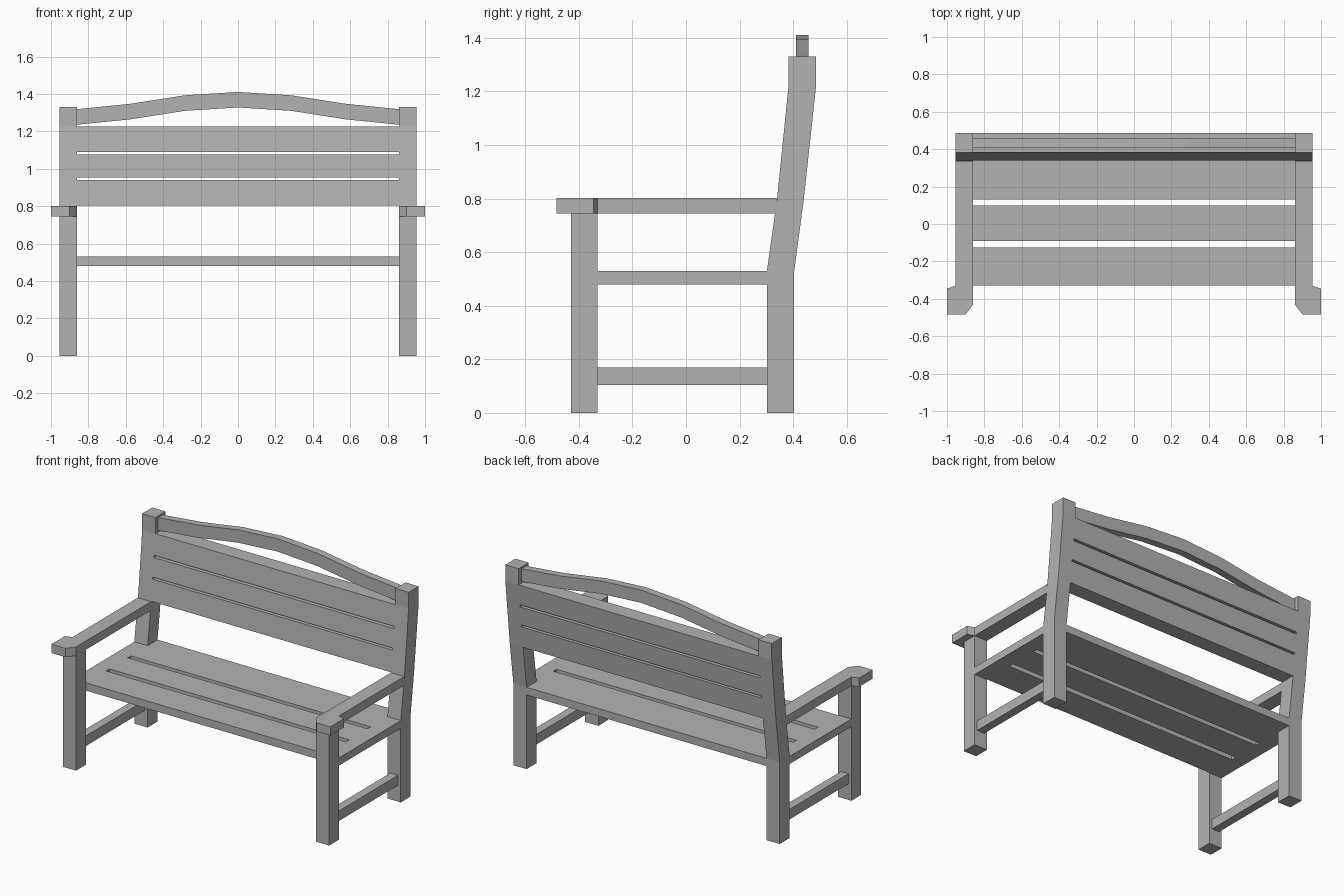
import bpy, bmesh
from mathutils import Vector

cube = bpy.data.objects.get("Cube")
if cube:
    bpy.data.objects.remove(cube, do_unlink=True)

GREY = (0.45, 0.45, 0.45, 1)
mat = bpy.data.materials.new("plain grey")
mat.use_nodes = True
mat.diffuse_color = GREY
mat.node_tree.nodes["Principled BSDF"].inputs["Base Color"].default_value = GREY


def prism(name, outline, axis, lo, hi):
    """Extrude a 2D outline along an axis (the other two axes keep their order)."""
    def place(p, t):
        c = list(p)
        c.insert("xyz".index(axis), t)
        return Vector(c)
    bm = bmesh.new()
    face = bm.faces.new([bm.verts.new(place(p, lo)) for p in outline])
    ext = bmesh.ops.extrude_face_region(bm, geom=[face])["geom"]
    moved = [g for g in ext if isinstance(g, bmesh.types.BMVert)]
    bmesh.ops.translate(bm, verts=moved, vec=place((0, 0), hi - lo))
    bmesh.ops.recalc_face_normals(bm, faces=bm.faces)
    me = bpy.data.meshes.new(name)
    bm.to_mesh(me)
    bm.free()
    me.materials.append(mat)
    ob = bpy.data.objects.new(name, me)
    bpy.context.collection.objects.link(ob)
    return ob


def rect(a0, a1, b0, b1):
    return [(a0, b0), (a1, b0), (a1, b1), (a0, b1)]


def mirrored(ob):
    mod = ob.modifiers.new("mirror", "MIRROR")
    mod.use_mirror_merge = False


INNER, OUTER = 0.86, 0.955
SEAT_LOW, SEAT_TOP = 0.48, 0.53

# Bent back post: (y front, y back, z)
POST = [(0.302, 0.404, 0), (0.302, 0.404, SEAT_TOP), (0.34, 0.44, 0.8),
        (0.383, 0.486, 1.225), (0.383, 0.486, 1.33)]
post_outline = [(f, z) for f, b, z in POST] + [(b, z) for f, b, z in reversed(POST)]
mirrored(prism("back_post", post_outline, "x", INNER, OUTER))

# Front legs, side rails and stretchers
mirrored(prism("front_leg", rect(-0.43, -0.33, 0, 0.75), "x", INNER, OUTER))
mirrored(prism("seat_side_rail", rect(-0.33, 0.302, SEAT_LOW, SEAT_TOP), "x", INNER, OUTER))
mirrored(prism("side_stretcher", rect(-0.33, 0.302, 0.105, 0.17), "x", 0.88, 0.935))

# Armrests with a flared front end
arm = [(INNER, 0.338), (INNER, -0.43), (0.9, -0.483), (1, -0.483),
       (1, -0.345), (OUTER, -0.33), (OUTER, 0.338)]
mirrored(prism("armrest", arm, "z", 0.745, 0.802))

# Seat slats
for i, (y0, y1) in enumerate([(-0.328, -0.125), (-0.09, 0.098), (0.13, 0.404)]):
    prism(f"seat_slat_{i + 1}", rect(y0, y1, SEAT_LOW, SEAT_TOP), "x", -INNER, INNER)


# Back slats follow the lean of the posts
def lean(z):
    (f0, b0, z0), (f1, b1, z1) = POST[2], POST[3]
    t = (z - z0) / (z1 - z0)
    return f0 + (f1 - f0) * t, b0 + (b1 - b0) * t


for i, (z0, z1) in enumerate([(0.803, 0.941), (0.954, 1.076), (1.09, 1.225)]):
    (f0, b0), (f1, b1) = lean(z0), lean(z1)
    prism(f"back_slat_{i + 1}", [(f0, z0), (b0, z0), (b1, z1), (f1, z1)], "x", -INNER, INNER)

# Arched top rail
HALF = [(INNER, 1.236), (0.58, 1.264), (0.285, 1.31), (0, 1.328)]
low = [(-x, z) for x, z in HALF] + HALF[-2::-1]
top = [(x, z + 0.083) for x, z in reversed(low)]
prism("arched_top_rail", low + top, "y", 0.41, 0.458)
